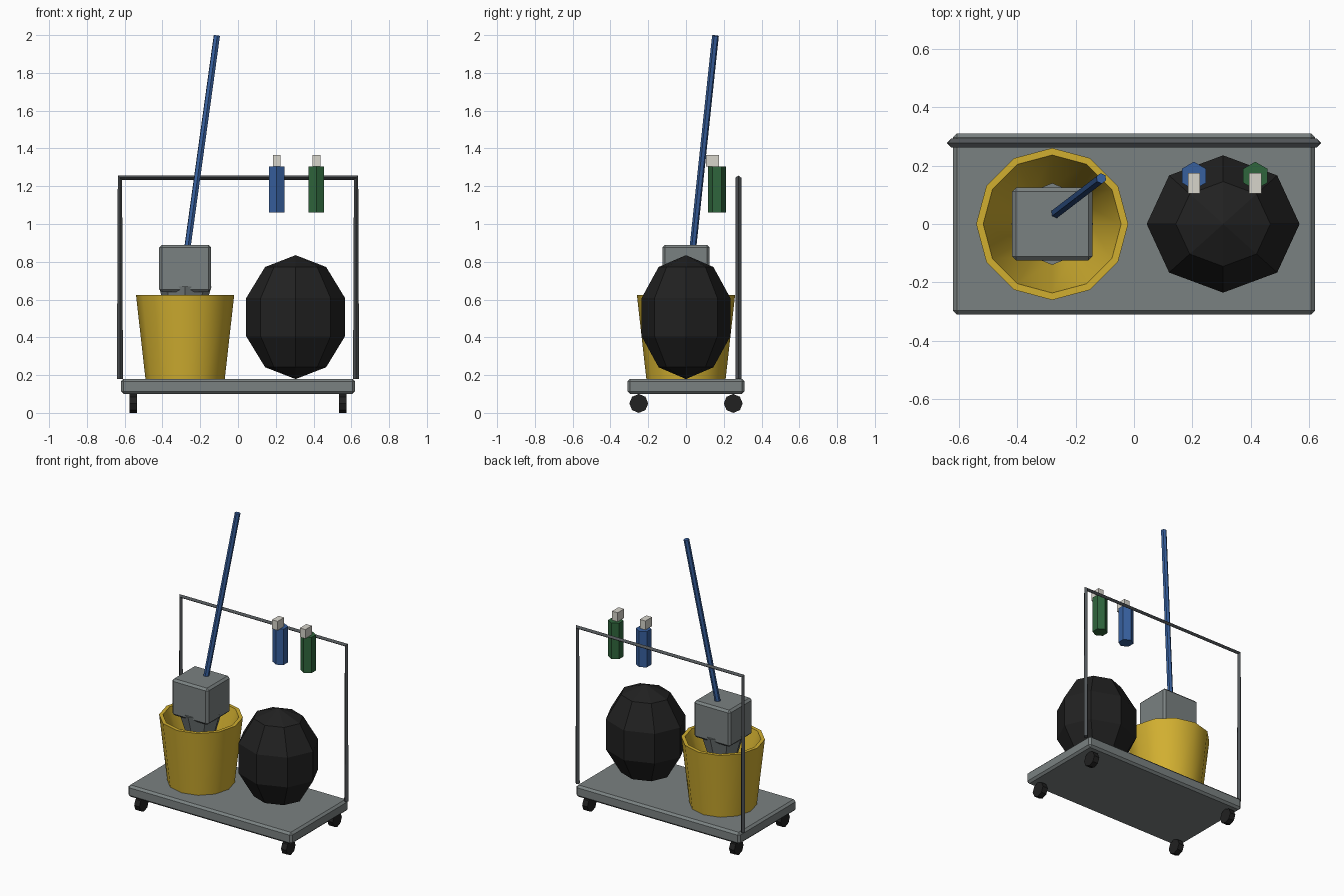
import bpy, bmesh, math
from mathutils import Vector

if "Cube" in bpy.data.objects:
    bpy.data.objects.remove(bpy.data.objects["Cube"])


def mat(name, rgb):
    m = bpy.data.materials.new(name)
    m.diffuse_color = (*rgb, 1)
    m.use_nodes = True
    m.node_tree.nodes["Principled BSDF"].inputs["Base Color"].default_value = m.diffuse_color
    return m


GREY = mat("grey plastic", (0.195, 0.22, 0.22))
STEEL = mat("dark steel", (0.08, 0.088, 0.095))
YELLOW = mat("yellow plastic", (0.64, 0.43, 0.03))
BLACK = mat("black rubber", (0.015, 0.015, 0.015))
BLUE = mat("blue", (0.038, 0.115, 0.34))
GREEN = mat("green", (0.028, 0.13, 0.045))
WHITE = mat("off white", (0.68, 0.66, 0.60))


def finish(name, material, bevel=0):
    o = bpy.context.object
    o.name = name
    o.data.materials.append(material)
    if bevel:
        b = o.modifiers.new("bevel", 'BEVEL')
        b.width, b.segments = bevel, 1
    return o


def box(name, center, size, material, bevel=0):
    bpy.ops.mesh.primitive_cube_add(size=1, location=center)
    o = bpy.context.object
    o.scale = size
    bpy.ops.object.transform_apply(location=False, rotation=False, scale=True)
    return finish(name, material, bevel)


def tube(name, a, b, r1, r2, sides, material):
    """Cone or cylinder from point a to point b."""
    a, b = Vector(a), Vector(b)
    bpy.ops.mesh.primitive_cone_add(vertices=sides, radius1=r1, radius2=r2,
                                    depth=(b - a).length, location=(a + b) / 2)
    o = bpy.context.object
    o.rotation_euler = (b - a).to_track_quat('Z', 'Y').to_euler()
    return finish(name, material)


# Platform and wheels
box("platform", (0, 0, 0.14), (1.24, 0.62, 0.08), GREY, 0.014)
for x in (-0.555, 0.555):
    for y in (-0.25, 0.25):
        tube("wheel", (x - 0.02, y, 0.05), (x + 0.02, y, 0.05), 0.05, 0.05, 8, BLACK)

# Push handle: bent diamond-section rod
cu = bpy.data.curves.new("push_handle", 'CURVE')
cu.dimensions = '3D'
cu.bevel_depth, cu.bevel_resolution, cu.use_fill_caps = 0.016, 0, True
sp = cu.splines.new('POLY')
path = [(-0.625, 0.18), (-0.625, 1.245), (0.625, 1.245), (0.625, 0.18)]
sp.points.add(3)
for p, (x, z) in zip(sp.points, path):
    p.co = (x, 0.277, z, 1)
sp.use_smooth = False
handle = bpy.data.objects.new("push_handle", cu)
bpy.context.collection.objects.link(handle)
bpy.ops.object.select_all(action='DESELECT')
handle.select_set(True)
bpy.context.view_layer.objects.active = handle
bpy.ops.object.convert(target='MESH')
finish("push_handle", STEEL)

# Bucket: 12-sided profile going up the outside and down the inside
bm = bmesh.new()
rings = []
for r, z in [(0.21, 0.18), (0.26, 0.625), (0.236, 0.625), (0.13, 0.25)]:
    rings.append([bm.verts.new((r * math.cos(i * math.pi / 6), r * math.sin(i * math.pi / 6), z))
                  for i in range(12)])
for lo, hi in zip(rings, rings[1:]):
    for i in range(12):
        j = (i + 1) % 12
        bm.faces.new((lo[i], lo[j], hi[j], hi[i]))
bm.faces.new(rings[0][::-1])
bm.faces.new(rings[-1])
me = bpy.data.meshes.new("bucket")
bm.to_mesh(me)
bm.free()
bucket = bpy.data.objects.new("bucket", me)
bucket.location = (-0.28, 0, 0)
bpy.context.collection.objects.link(bucket)
bpy.ops.object.select_all(action='DESELECT')
bucket.select_set(True)
bpy.context.view_layer.objects.active = bucket
finish("bucket", YELLOW)
bpy.ops.object.shade_smooth_by_angle(angle=math.radians(31))

# Wringer and mop
box("wringer", (-0.28, 0, 0.765), (0.275, 0.25, 0.25), GREY, 0.014)
tube("mop_head", (-0.28, 0, 0.40), (-0.28, 0, 0.67), 0.06, 0.14, 8, GREY)
tube("mop_handle", (-0.292, 0.018, 0.70), (-0.112, 0.156, 1.997), 0.018, 0.018, 6, BLUE)

# Rubbish bag
bpy.ops.mesh.primitive_uv_sphere_add(segments=8, ring_count=5, radius=1, location=(0.305, 0, 0.507))
bpy.context.object.scale = (0.275, 0.247, 0.328)
finish("rubbish_bag", BLACK)

# Spray bottles
for x, m in ((0.205, BLUE), (0.415, GREEN)):
    tube("spray_bottle", (x, 0.165, 1.06), (x, 0.165, 1.305), 0.048, 0.048, 6, m)
    box("spray_nozzle", (x, 0.14, 1.335), (0.042, 0.07, 0.062), WHITE)
